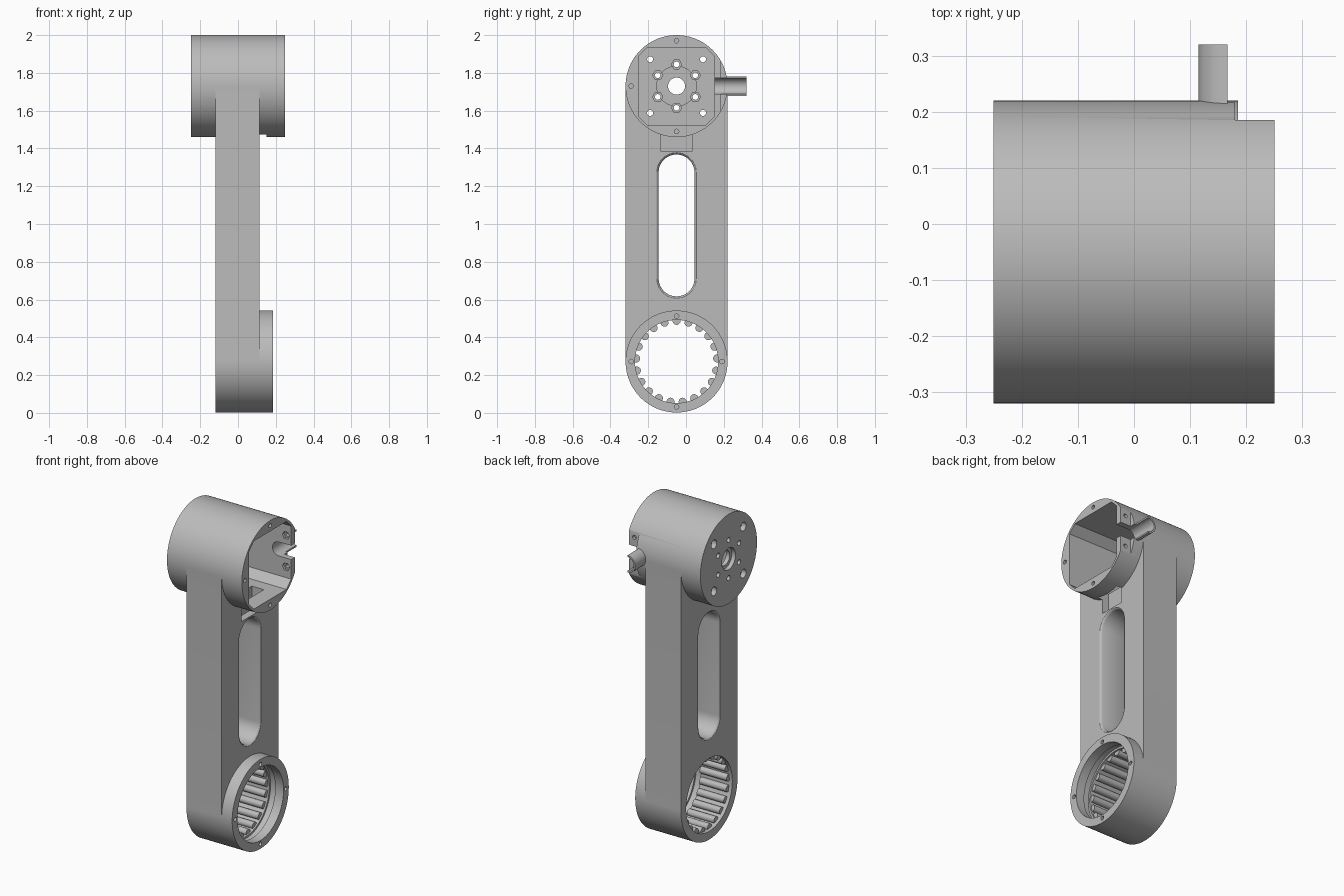
import bpy, bmesh
from math import sin, cos, pi, radians
from mathutils import Matrix

cube = bpy.data.objects.get("Cube")
if cube:
    bpy.data.objects.remove(cube)

grey = bpy.data.materials.new("housing_grey")
grey.use_nodes = True
colour = (0.5, 0.5, 0.5, 1)
grey.diffuse_color = colour
grey.node_tree.nodes["Principled BSDF"].inputs["Base Color"].default_value = colour

CY, TOP, LOW, R = -0.05, 1.73, 0.272, 0.27   # shared axis and main radius


# Outlines are lists of (y, z) points
def circle(r, y=CY, z=TOP, n=96):
    return [(y + r * cos(2 * pi * i / n), z + r * sin(2 * pi * i / n)) for i in range(n)]


def rect(y0, y1, z0, z1):
    return [(y0, z0), (y1, z0), (y1, z1), (y0, z1)]


def stadium(r, z0, z1, n=24):
    pts = [(CY + r * cos(pi * i / n), z1 + r * sin(pi * i / n)) for i in range(n + 1)]
    return pts + [(CY - r * cos(pi * i / n), z0 - r * sin(pi * i / n)) for i in range(n + 1)]


def loft(name, sections, turn=None):
    """Closed solid through (x, outline) sections."""
    bm = bmesh.new()
    rings = [[bm.verts.new((x, y, z)) for y, z in pts] for x, pts in sections]
    for a, b in zip(rings, rings[1:]):
        for i in range(len(a)):
            j = (i + 1) % len(a)
            bm.faces.new((a[i], a[j], b[j], b[i]))
    bm.faces.new(rings[0])
    bm.faces.new(rings[-1])
    if turn:
        bm.transform(turn)
    bmesh.ops.recalc_face_normals(bm, faces=bm.faces)
    me = bpy.data.meshes.new(name)
    bm.to_mesh(me)
    bm.free()
    ob = bpy.data.objects.new(name, me)
    me.materials.append(grey)
    bpy.context.collection.objects.link(ob)
    return ob


def prism(name, x0, x1, pts, turn=None):
    return loft(name, [(x0, pts), (x1, pts)], turn)


def combine(tool, operation="DIFFERENCE"):
    """Apply a boolean to the housing and drop the tool."""
    tool.hide_render = True
    mod = housing.modifiers.new("bool", "BOOLEAN")
    mod.operation, mod.solver, mod.object = operation, "EXACT", tool
    bpy.context.view_layer.objects.active = housing
    bpy.ops.object.modifier_apply(modifier=mod.name)
    bpy.data.objects.remove(tool)


def cut(x0, x1, pts, turn=None):
    combine(prism("cutter", x0, x1, pts, turn))


# Main bodies: upper drum, lower ring and connecting arm
housing = prism("arm_housing", -0.25, 0.25, circle(R))
combine(prism("ring", -0.12, 0.185, circle(R, z=LOW)), "UNION")
w = R - 0.0002
combine(prism("arm", -0.12, 0.115, rect(CY - w, CY + w, LOW, TOP)), "UNION")

# Cable spout: half pipe running along y, open toward +x
along_y = Matrix(((0, 1, 0, 0), (1, 0, 0, 0), (0, 0, 1, 0), (0, 0, 0, 1)))
SX, SR = 0.167, 0.052


def half_round(r, x_end):
    arc = [(SX - r * sin(pi * i / 24), TOP + r * cos(pi * i / 24)) for i in range(25)]
    return arc + [(x_end, TOP - r), (x_end, TOP + r)] if x_end > SX else arc


combine(prism("spout", 0.165, 0.32, half_round(SR, SX), along_y), "UNION")

# Motor cavity with chamfered corners
a, b, c = 0.2, 0.205, 0.045
octagon = [(a, c - b), (a, b - c), (a - c, b), (c - a, b),
           (-a, b - c), (-a, c - b), (c - a, -b), (a - c, -b)]
cut(-0.185, 0.3, [(CY + y, TOP + z) for y, z in octagon])

# Flat on the back of the drum, with the spout channel and two screw holes
cut(0.18, 0.3, rect(0.185, 0.4, TOP - 0.16, TOP + 0.16))
cut(0.1, 0.4, half_round(0.042, 0.3), along_y)
for s in (-1, 1):
    z = TOP + s * 0.095
    cut(0.1, 0.25, circle(0.012, 0.215, z, 20), along_y)
    cut(0.13, 0.165, circle(0.024, 0.215, z, 6), along_y)

# Stepped shaft hole in the end wall
steps = [(-0.3, 0.065), (-0.225, 0.065), (-0.225, 0.045),
         (-0.2, 0.045), (-0.2, 0.105), (-0.17, 0.105)]
combine(loft("shaft_hole", [(x, circle(r, n=64)) for x, r in steps]))

# Six bolt holes with hex pockets, four corner holes with counterbores
for i in range(6):
    t = pi / 2 + i * pi / 3
    y, z = CY + 0.115 * cos(t), TOP + 0.115 * sin(t)
    cut(-0.3, -0.15, circle(0.015, y, z, 20))
    cut(-0.208, -0.15, circle(0.027, y, z, 6))
for sy in (-1, 1):
    for sz in (-1, 1):
        y, z = CY + sy * 0.14, TOP + sz * 0.142
        steps = [(-0.3, 0.026), (-0.22, 0.026), (-0.22, 0.016), (-0.15, 0.016)]
        combine(loft("corner_hole", [(x, circle(r, y, z, 24)) for x, r in steps]))

# Cable recess under the drum, opening into the cavity
cut(0.07, 0.15, rect(-0.132, 0.032, 1.385, 1.56))

# Long slot through the arm with softened rims
slot = [(-0.13, 0.108), (-0.12, 0.105), (-0.116, 0.099), (-0.108, 0.095),
        (0.103, 0.095), (0.111, 0.099), (0.115, 0.105), (0.125, 0.108)]
combine(loft("slot", [(x, stadium(r, 0.712, 1.273)) for x, r in slot]))

# Lower bore with an inner groove
bore = [(-0.2, 0.22), (0.09, 0.22), (0.09, 0.232), (0.13, 0.232), (0.13, 0.22), (0.3, 0.22)]
combine(loft("bore", [(x, circle(r, z=LOW)) for x, r in bore]))

# Screw holes around both rims
for i in range(4):
    y, dz = CY + 0.24 * cos(i * pi / 2), 0.24 * sin(i * pi / 2)
    cut(0.145, 0.3, circle(0.012, y, LOW + dz, 20))
    if i:
        cut(0.2, 0.3, circle(0.012, y, TOP + dz, 20))

# Ring of pins inside the lower bore
parts = [housing]
for i in range(21):
    t = pi / 2 + 2 * pi * i / 21
    pts = circle(0.021, CY + 0.215 * cos(t), LOW + 0.215 * sin(t), 20)
    parts.append(prism("bore_pin", -0.1, 0.08, pts))

# Smooth shading with sharp edges kept
bpy.ops.object.select_all(action="DESELECT")
for ob in parts:
    ob.select_set(True)
bpy.context.view_layer.objects.active = housing
bpy.ops.object.shade_smooth_by_angle(angle=radians(30))
